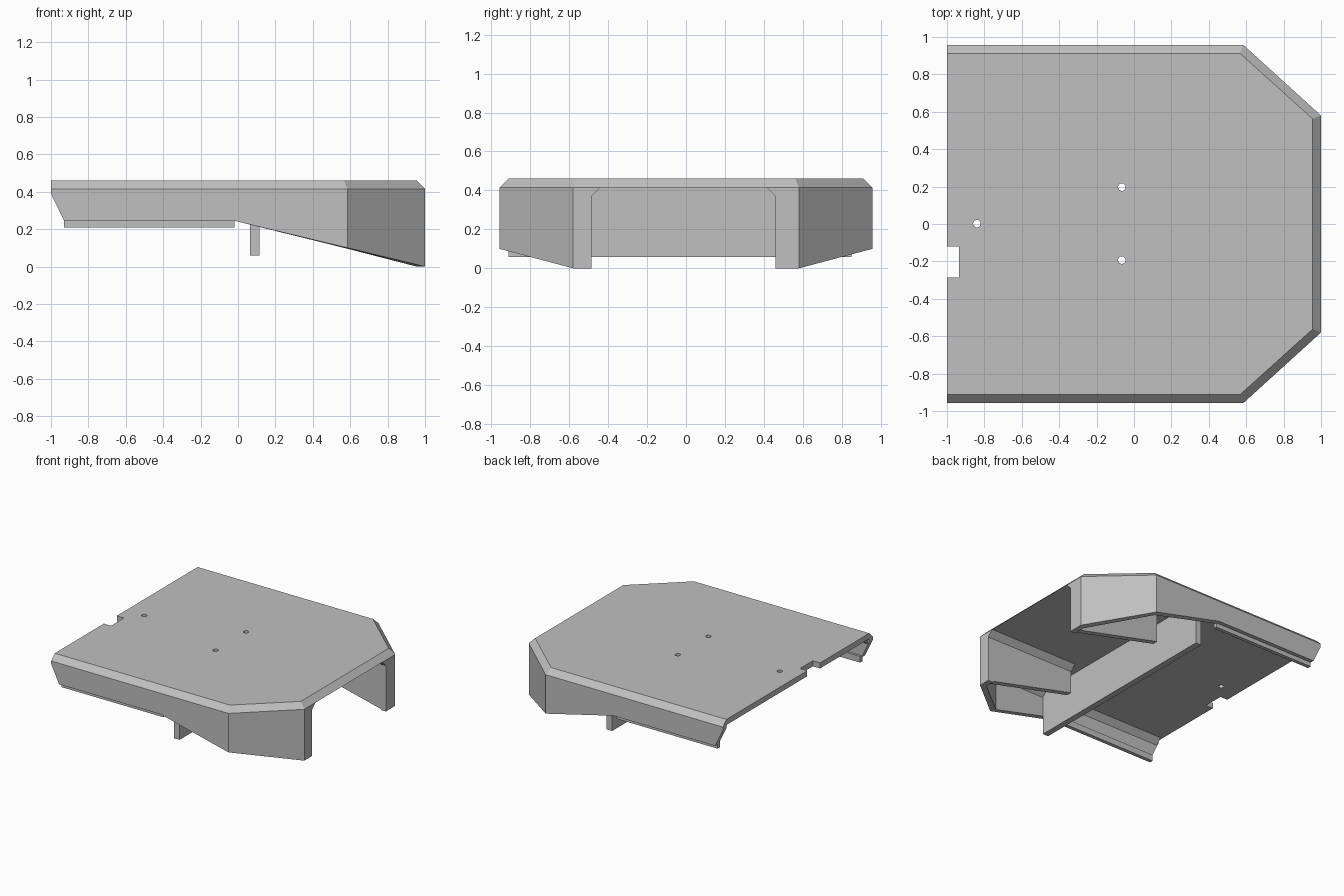
import bpy
import bmesh

if "Cube" in bpy.data.objects:
    bpy.data.objects.remove(bpy.data.objects["Cube"], do_unlink=True)

grey = bpy.data.materials.new("plain_grey")
grey.use_nodes = True
COLOUR = (0.53, 0.53, 0.53, 1)
grey.diffuse_color = COLOUR
grey.node_tree.nodes["Principled BSDF"].inputs["Base Color"].default_value = COLOUR

TOP, UNDER, THICK = 0.46, 0.415, 0.045
SIDE, NOSE = 0.957, 0.58


def loft(name, rings):
    """Solid joining rings of equal length, with capped ends."""
    bm = bmesh.new()
    loops = [[bm.verts.new(p) for p in ring] for ring in rings]
    for a, b in zip(loops, loops[1:]):
        for i in range(len(a)):
            j = (i + 1) % len(a)
            bm.faces.new((a[i], a[j], b[j], b[i]))
    bm.faces.new(loops[0])
    bm.faces.new(loops[-1])
    bmesh.ops.recalc_face_normals(bm, faces=bm.faces)
    mesh = bpy.data.meshes.new(name)
    bm.to_mesh(mesh)
    bm.free()
    mesh.materials.append(grey)
    obj = bpy.data.objects.new(name, mesh)
    bpy.context.scene.collection.objects.link(obj)
    return obj


def box(name, x, y, z):
    return loft(name, [[(x[0], y[0], h), (x[1], y[0], h),
                        (x[1], y[1], h), (x[0], y[1], h)] for h in z])


def cut(target, cutter):
    cutter.hide_render = True
    cutter.hide_viewport = True
    mod = target.modifiers.new(cutter.name, "BOOLEAN")
    mod.object = cutter
    mod.operation = "DIFFERENCE"
    mod.solver = "EXACT"


# Top plate with sloping rim on all edges but the open end
def outline(inset, z):
    half = [(-1, SIDE - inset), (0.585 - inset * 0.4, SIDE - inset),
            (1 - inset, NOSE - inset * 0.4)]
    return [(x, y, z) for x, y in half] + [(x, -y, z) for x, y in reversed(half)]


plate = loft("top_plate", [outline(0, UNDER), outline(THICK, TOP)])

# Edge notch and three drilled holes
cut(plate, box("notch_cutter", (-1.1, -0.935), (-0.285, -0.12), (0.3, 0.6)))
for i, (x, y) in enumerate([(-0.065, 0.197), (-0.065, -0.193), (-0.84, 0.002)]):
    bpy.ops.mesh.primitive_cylinder_add(vertices=24, radius=0.02, depth=0.4,
                                        location=(x, y, TOP))
    cutter = bpy.context.object
    cutter.name = f"hole_cutter_{i + 1}"
    cut(plate, cutter)

# Skirt stations: outer x, y, inner x, y, lower edge height
inner_side = SIDE - THICK
for side, label, edge in ((1, "left", 0.46), (-1, "right", 0.485)):
    stations = [(-1, SIDE, -1, inner_side, 0.39),
                (-0.93, SIDE, -0.93, inner_side, 0.245),
                (-0.02, SIDE, -0.02, inner_side, 0.245),
                (0.585, SIDE, 0.567, inner_side, 0.1),
                (1, NOSE, 0.955, 0.56, 0),
                (1, edge, 0.955, edge, 0)]
    loft(f"{label}_skirt", [[(ox, side * oy, UNDER), (ox, side * oy, low),
                             (ix, side * iy, low), (ix, side * iy, UNDER)]
                            for ox, oy, ix, iy, low in stations])

    # Inner wall running back from the front opening
    profile = [(0.2, UNDER), (0.2, 0.19), (0.97, 0.005), (0.97, UNDER)]
    loft(f"{label}_inner_wall", [[(x, side * y, z) for x, z in profile]
                                 for y in (edge, edge + THICK)])

    # Angled braces under the plate
    def brace(name, y, toward, x0, x1):
        loft(name, [[(x, side * y, UNDER), (x, side * (y + toward), UNDER),
                     (x, side * y, UNDER - abs(toward))] for x in (x0, x1)])

    brace(f"{label}_opening_brace", edge, -THICK, 0.2, 1)
    brace(f"{label}_skirt_brace", inner_side, -THICK, -0.985, 0.56)

    # Narrow rail below the skirt
    ys = sorted((side * 0.895, side * 0.925))
    box(f"{label}_rail", (-0.93, -0.02), ys, (0.21, 0.26))

# Deep cross wall under the plate
box("cross_wall", (0.065, 0.115), (-0.912, 0.85), (0.058, UNDER))
